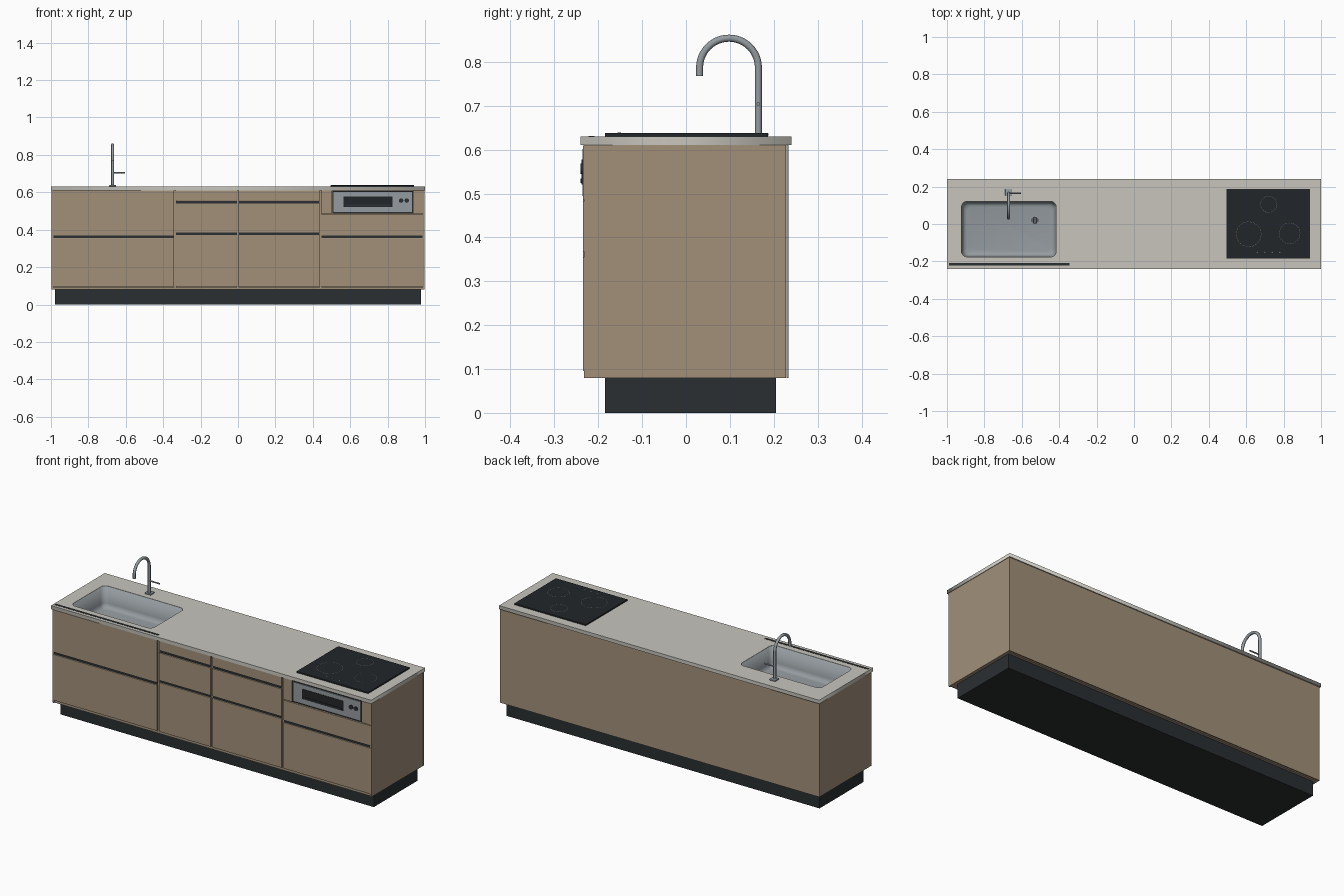
import bpy, bmesh, math
from mathutils import Vector

if "Cube" in bpy.data.objects:
    bpy.data.objects.remove(bpy.data.objects["Cube"])


def material(name, r, g, b):
    m = bpy.data.materials.new(name)
    m.diffuse_color = (r, g, b, 1)
    m.use_nodes = True
    m.node_tree.nodes["Principled BSDF"].inputs["Base Color"].default_value = m.diffuse_color
    return m


WOOD = material("wood", 0.36, 0.28, 0.195)
STONE = material("stone", 0.58, 0.56, 0.51)
DARK = material("dark", 0.024, 0.028, 0.031)
GLASS = material("glass", 0.016, 0.019, 0.022)
STEEL = material("steel", 0.30, 0.33, 0.35)
MARK = material("mark", 0.12, 0.12, 0.12)


def finish(ob, mat, smooth=False):
    ob.data.materials.clear()
    ob.data.materials.append(mat)
    if smooth:
        bpy.ops.object.select_all(action='DESELECT')
        ob.select_set(True)
        bpy.context.view_layer.objects.active = ob
        bpy.ops.object.shade_smooth_by_angle(angle=math.radians(40))
    return ob


def from_bmesh(name, bm, mat, smooth=False):
    bmesh.ops.recalc_face_normals(bm, faces=bm.faces)
    me = bpy.data.meshes.new(name)
    bm.to_mesh(me)
    bm.free()
    ob = bpy.data.objects.new(name, me)
    bpy.context.collection.objects.link(ob)
    return finish(ob, mat, smooth)


def box(name, x, y, z, mat, bevel=0):
    """Box from (min, max) ranges."""
    bm = bmesh.new()
    bmesh.ops.create_cube(bm, size=1)
    for v in bm.verts:
        v.co = [r[0] if c < 0 else r[1] for c, r in zip(v.co, (x, y, z))]
    if bevel:
        bmesh.ops.bevel(bm, geom=bm.edges[:], offset=bevel, segments=2,
                        affect='EDGES', profile=0.5)
    return from_bmesh(name, bm, mat)


def rod(name, loc, r, depth, mat, axis='Z', sides=24):
    rot = {'X': (0, math.pi / 2, 0), 'Y': (math.pi / 2, 0, 0), 'Z': (0, 0, 0)}[axis]
    bpy.ops.mesh.primitive_cylinder_add(vertices=sides, radius=r, depth=depth,
                                        location=loc, rotation=rot)
    ob = bpy.context.object
    ob.name = name
    return finish(ob, mat, True)


def rounded_rect(x, y, r, inset=0, steps=6):
    pts = []
    for k, (sx, sy) in enumerate(((1, 1), (0, 1), (0, 0), (1, 0))):
        cx = x[1] - inset - r if sx else x[0] + inset + r
        cy = y[1] - inset - r if sy else y[0] + inset + r
        for i in range(steps + 1):
            a = math.pi / 2 * (k + i / steps)
            pts.append((cx + r * math.cos(a), cy + r * math.sin(a)))
    return pts


def curve_object(name, splines, mat, dims, cyclic, smooth=False, **settings):
    cu = bpy.data.curves.new(name, 'CURVE')
    cu.dimensions = dims
    for key, val in settings.items():
        setattr(cu, key, val)
    for pts in splines:
        sp = cu.splines.new('POLY')
        sp.points.add(len(pts) - 1)
        for p, co in zip(sp.points, pts):
            p.co = (*co, 1)
        sp.use_cyclic_u = cyclic
    ob = bpy.data.objects.new(name, cu)
    bpy.context.collection.objects.link(ob)
    bpy.ops.object.select_all(action='DESELECT')
    ob.select_set(True)
    bpy.context.view_layer.objects.active = ob
    bpy.ops.object.convert(target='MESH')
    return finish(bpy.context.object, mat, smooth)


# Plinth and carcass panels
box("plinth", (-0.978, 0.978), (-0.185, 0.205), (0, 0.082), DARK)
for side, s in (("left", -1), ("right", 1)):
    box(side + "_side_panel", sorted((s * 0.987, s * 0.997)), (-0.232, 0.228), (0.08, 0.61), WOOD)
box("back_panel", (-0.997, 0.997), (0.229, 0.234), (0.08, 0.61), WOOD)
box("bottom_panel", (-0.987, 0.987), (-0.226, 0.222), (0.08, 0.092), WOOD)
for i, x in enumerate((-0.336, -0.002, 0.442)):
    box(f"divider_{i}", (x - 0.007, x + 0.007), (-0.226, 0.222), (0.092, 0.61), WOOD)

# Drawer fronts in columns, with dark recessed grip rails in the gaps
columns = [
    ((-0.994, -0.341), [(0.096, 0.355), (0.368, 0.609)]),
    ((-0.331, -0.006), [(0.096, 0.373), (0.385, 0.541), (0.554, 0.609)]),
    ((0.002, 0.437), [(0.096, 0.373), (0.385, 0.541), (0.554, 0.609)]),
    ((0.447, 0.994), [(0.096, 0.355), (0.368, 0.482)]),
]
for c, (x, rows) in enumerate(columns):
    for r, z in enumerate(rows):
        box(f"drawer_front_{c}_{r}", x, (-0.235, -0.222), z, WOOD, 0.001)
        if r:
            box(f"grip_rail_{c}_{r}", x, (-0.228, -0.212),
                (rows[r - 1][1] - 0.004, z[0] + 0.004), DARK)
box("oven_filler_left", (0.447, 0.503), (-0.235, -0.222), (0.486, 0.609), WOOD)
box("oven_filler_right", (0.938, 0.994), (-0.235, -0.222), (0.486, 0.609), WOOD)

# Oven grill set into the right column
box("oven_body", (0.504, 0.937), (-0.232, 0.10), (0.486, 0.608), DARK)
box("oven_face", (0.511, 0.930), (-0.236, -0.230), (0.494, 0.601), STEEL, 0.001)
box("oven_window", (0.565, 0.825), (-0.238, -0.234), (0.521, 0.577), GLASS)
box("oven_handle", (0.575, 0.815), (-0.241, -0.237), (0.524, 0.534), DARK, 0.001)
for i, x in enumerate((0.872, 0.902)):
    rod(f"oven_knob_{i}", (x, -0.237, 0.556), 0.012, 0.008, DARK, 'Y')

# Countertop with sink opening
SX, SY = (-0.922, -0.416), (-0.176, 0.121)
hole = [(x, y, 0) for x, y in rounded_rect(SX, SY, 0.03)]
slab = [(-1, -0.24, 0), (1, -0.24, 0), (1, 0.24, 0), (-1, 0.24, 0)]
top = curve_object("countertop", [slab, hole], STONE, '2D', True, extrude=0.01, fill_mode='BOTH')
top.location.z = 0.62
box("counter_front_strip", (-0.99, -0.345), (-0.222, -0.209), (0.615, 0.6315), DARK)

# Sink basin lofted from rounded rectangles
bm = bmesh.new()
rings = []
for inset, z in ((0, 0.629), (0.004, 0.535), (0.008, 0.522), (0.016, 0.513), (0.028, 0.51)):
    rings.append([bm.verts.new((x, y, z)) for x, y in rounded_rect(SX, SY, 0.03, inset)])
for a, b in zip(rings, rings[1:]):
    for i in range(len(a)):
        j = (i + 1) % len(a)
        bm.faces.new((a[i], a[j], b[j], b[i]))
bm.faces.new(rings[-1])
basin = from_bmesh("sink_basin", bm, STEEL, True)
basin.data.flip_normals()
solid = basin.modifiers.new("thickness", 'SOLIDIFY')
solid.thickness = 0.003

# Drain with slotted grate
rod("drain_ring", (-0.53, 0.02, 0.511), 0.024, 0.004, STEEL)
rod("drain_well", (-0.53, 0.02, 0.512), 0.019, 0.004, DARK)
for i in range(4):
    x = -0.542 + 0.008 * i
    box(f"drain_bar_{i}", (x - 0.0015, x + 0.0015), (0.005, 0.035), (0.513, 0.516), STEEL)

# Faucet: base, gooseneck and side lever
FX = -0.67
box("faucet_base", (FX - 0.019, FX + 0.019), (0.150, 0.188), (0.63, 0.638), STEEL, 0.003)
path = [(FX, 0.165, 0.632), (FX, 0.165, 0.71)]
path += [(FX, 0.098 + 0.067 * math.cos(math.pi * i / 24), 0.787 + 0.067 * math.sin(math.pi * i / 24))
         for i in range(25)]
path.append((FX, 0.031, 0.768))
curve_object("faucet_neck", [path], STEEL, '3D', False, True,
             bevel_depth=0.008, bevel_resolution=4, use_fill_caps=True)
rod("faucet_lever", (FX + 0.033, 0.165, 0.704), 0.004, 0.064, STEEL, 'X', 16)

# Cooktop glass with burner markings and touch dots
box("cooktop", (0.495, 0.942), (-0.185, 0.187), (0.629, 0.638), GLASS, 0.002)
for n, (cx, cy, r) in enumerate(((0.613, -0.055, 0.068), (0.832, -0.05, 0.057), (0.72, 0.105, 0.045))):
    bm = bmesh.new()
    for i in range(24):
        a0, a1 = math.tau * i / 24, math.tau * (i + 0.65) / 24
        bm.faces.new([bm.verts.new((cx + q * math.cos(a), cy + q * math.sin(a), 0.6384))
                      for q, a in ((r, a0), (r, a1), (r - 0.0025, a1), (r - 0.0025, a0))])
    ring = from_bmesh(f"burner_ring_{n}", bm, MARK)
    if ring.data.polygons[0].normal.z < 0:
        ring.data.flip_normals()
for i in range(4):
    rod(f"touch_dot_{i}", (0.66 + 0.04 * i, -0.152, 0.638), 0.004, 0.001, MARK, sides=12)
